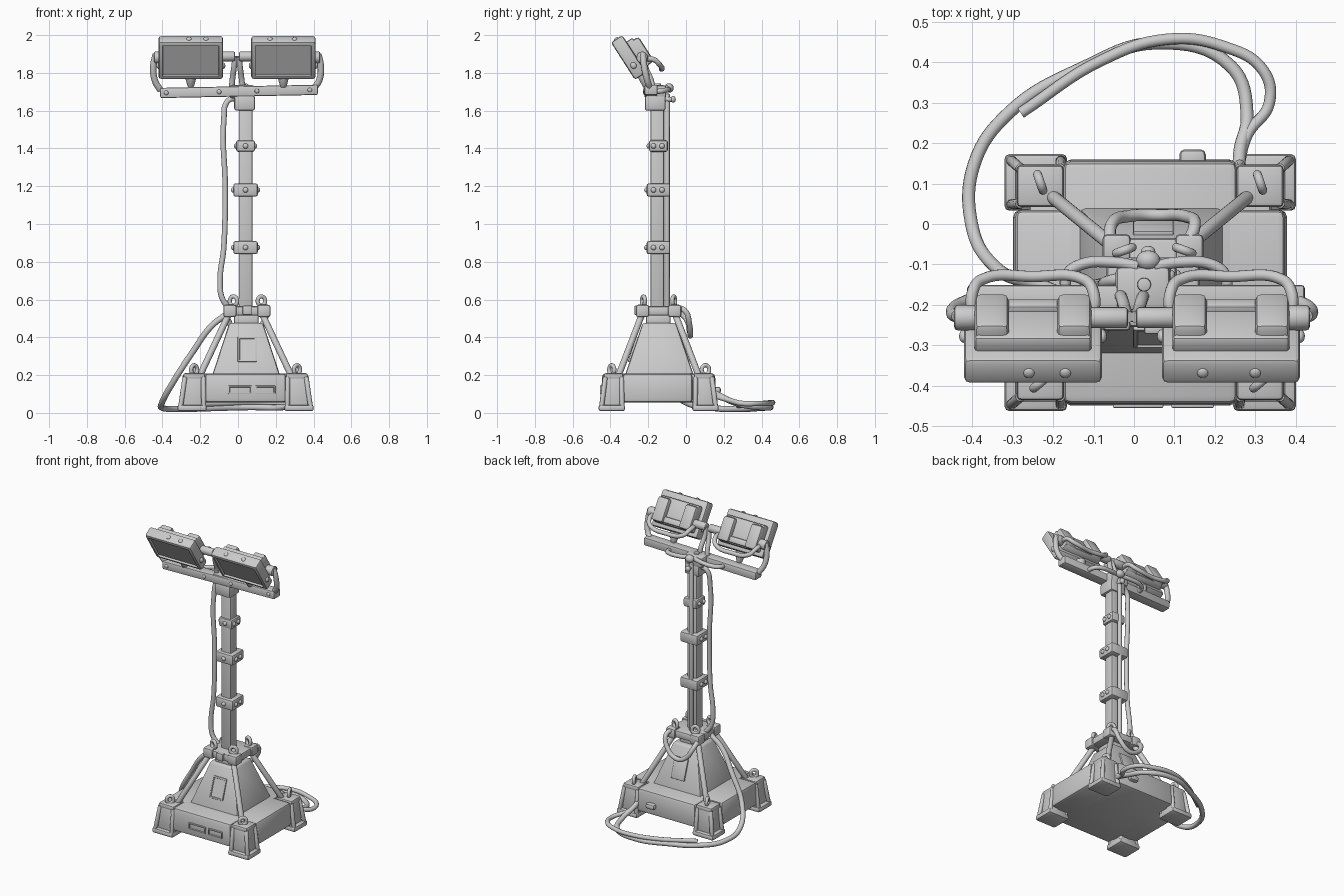
import bpy, bmesh, math
from mathutils import Matrix, Vector

cube = bpy.data.objects.get("Cube")
if cube:
    bpy.data.objects.remove(cube, do_unlink=True)

grey = bpy.data.materials.new("plain_grey")
grey.use_nodes = True
grey.diffuse_color = (0.6, 0.6, 0.6, 1)
grey.node_tree.nodes["Principled BSDF"].inputs["Base Color"].default_value = (0.6, 0.6, 0.6, 1)
parts = []
CX, CY = 0.04, -0.145          # centre of the base
MX, MY = 0.04, -0.152          # mast axis


def finish(name, bm, matrix=None):
    mesh = bpy.data.meshes.new(name)
    bmesh.ops.recalc_face_normals(bm, faces=bm.faces)
    bm.to_mesh(mesh)
    bm.free()
    mesh.materials.append(grey)
    ob = bpy.data.objects.new(name, mesh)
    if matrix:
        ob.matrix_world = matrix
    bpy.context.collection.objects.link(ob)
    parts.append(ob)
    return ob


def box(name, centre, size, bevel=0.008, top=(1, 1), rot=None, frame=None, recess=None):
    """Bevelled box; optional tapered top, rotation, parent frame and recessed front."""
    bm = bmesh.new()
    bmesh.ops.create_cube(bm, size=1)
    for v in bm.verts:
        if v.co.z > 0:
            v.co.x *= top[0]
            v.co.y *= top[1]
        v.co = Vector(a * b for a, b in zip(v.co, size))
    bmesh.ops.bevel(bm, geom=bm.edges[:], offset=bevel, segments=2, profile=0.5, affect='EDGES')
    if recess:
        bm.normal_update()
        front = min(bm.faces, key=lambda f: f.calc_center_median().y)
        bmesh.ops.inset_region(bm, faces=[front], thickness=recess[0])
        bmesh.ops.inset_region(bm, faces=[front], thickness=0.003, depth=-recess[1])
    m = Matrix.Translation(centre)
    if rot:
        m = m @ Matrix.Rotation(rot[1], 4, rot[0])
    return finish(name, bm, frame @ m if frame else m)


def rod(name, a, b, r, r2=None, sides=20, bevel=0.004):
    """Cylinder or cone between two points."""
    a, b = Vector(a), Vector(b)
    bm = bmesh.new()
    bmesh.ops.create_cone(bm, cap_ends=True, segments=sides, radius1=r,
                          radius2=r if r2 is None else r2, depth=(b - a).length)
    rims = [e for e in bm.edges if abs(e.verts[0].co.z - e.verts[1].co.z) < 1e-5]
    bmesh.ops.bevel(bm, geom=rims, offset=bevel, segments=2, profile=0.5, affect='EDGES')
    q = (b - a).to_track_quat('Z', 'Y').to_matrix().to_4x4()
    return finish(name, bm, Matrix.Translation((a + b) / 2) @ q)


def ball(name, centre, size, frame=Matrix()):
    bm = bmesh.new()
    bmesh.ops.create_uvsphere(bm, u_segments=16, v_segments=10, radius=1)
    return finish(name, bm, frame @ Matrix.Translation(centre) @ Matrix.Diagonal((*size, 1)))


def tube(name, points, r=0.014, frame=None, closed=False):
    """Round tube along a smooth path."""
    cu = bpy.data.curves.new(name, 'CURVE')
    cu.dimensions = '3D'
    cu.bevel_depth, cu.bevel_resolution, cu.resolution_u = r, 4, 8
    cu.use_fill_caps = True
    sp = cu.splines.new('BEZIER')
    sp.bezier_points.add(len(points) - 1)
    sp.use_cyclic_u = closed
    for bp, p in zip(sp.bezier_points, points):
        bp.co = p
        bp.handle_left_type = bp.handle_right_type = 'AUTO'
    tmp = bpy.data.objects.new(name + "_path", cu)
    bpy.context.collection.objects.link(tmp)
    bpy.context.view_layer.update()
    mesh = bpy.data.meshes.new_from_object(tmp.evaluated_get(bpy.context.evaluated_depsgraph_get()))
    bpy.data.objects.remove(tmp, do_unlink=True)
    bm = bmesh.new()
    bm.from_mesh(mesh)
    bpy.data.meshes.remove(mesh)
    return finish(name, bm, frame)


def eyelet(name, centre, angle, r=0.021):
    ring = [(r * math.cos(t), 0, r * 1.15 * math.sin(t)) for t in (i * math.pi / 4 for i in range(8))]
    tube(name, ring, 0.011, Matrix.Translation(centre) @ Matrix.Rotation(angle, 4, 'Z'), True)


# Base slab in a cross shape, with the tapered housing on top
box("base_long", (CX, CY, 0.132), (0.43, 0.61, 0.154), 0.018, (1, 0.98))
box("base_wide", (CX, CY - 0.005, 0.132), (0.68, 0.37, 0.154), 0.018, (0.98, 1))
box("base_core", (CX, CY, 0.115), (0.60, 0.52, 0.12), 0.015)
box("housing", (0.043, -0.141, 0.333), (0.365, 0.37, 0.285), 0.012, (0.49, 0.48))
box("housing_neck", (0.043, -0.148, 0.49), (0.13, 0.13, 0.06), 0.01)
box("front_hatch", (0.048, -0.277, 0.335), (0.10, 0.018, 0.14), 0.004, rot=('X', -0.33), recess=(0.008, 0.005))
box("rear_hatch", (0.048, -0.004, 0.335), (0.10, 0.018, 0.14), 0.004, rot=('X', 0.33))
for x, w in ((0.01, 0.125), (0.145, 0.105)):
    box("front_slot", (x, -0.445, 0.122), (w, 0.02, 0.045), 0.003, recess=(0.006, 0.008))
box("rear_knob", (0.145, 0.16, 0.12), (0.066, 0.05, 0.036), 0.014)

# Feet, eyelets and braces at the four corners
for sx in (-1, 1):
    for sy in (-1, 1):
        x, y = CX + sx * 0.283, CY + sy * 0.248
        ix, iy = x - sx * 0.011, y - sy * 0.009      # tops lean inwards
        box("foot_body", (ix, iy, 0.11), (0.125, 0.112, 0.19), 0.01, (0.86, 0.86))
        box("foot_pad", (x, y, 0.026), (0.155, 0.14, 0.034), 0.012)
        box("foot_cap", (ix, iy, 0.194), (0.116, 0.104, 0.032), 0.011)
        for px in (-1, 1):
            for py in (-1, 1):
                rod("foot_rib", (x + px * 0.062, y + py * 0.055, 0.025),
                    (ix + px * 0.049, iy + py * 0.043, 0.19), 0.013, sides=12)
        eyelet("foot_eyelet", (ix, y, 0.228), 1.9 if sy > 0 else 0.7)
        rod("brace", (CX + sx * 0.245, CY + sy * 0.215, 0.19),
            (CX + sx * 0.085, CY + sy * 0.085, 0.53), 0.017)
        eyelet("collar_eyelet", (CX + 0.01 + sx * 0.074, CY + sy * 0.08, 0.592), -sx * sy * 0.35)

# Collar, with corner blocks
box("collar", (CX + 0.007, CY, 0.54), (0.23, 0.22, 0.05), 0.012)
for sx in (-1, 1):
    for sy in (-1, 1):
        box("collar_corner", (CX + 0.007 + sx * 0.09, CY + sy * 0.085, 0.54), (0.07, 0.07, 0.065), 0.012)
box("collar_latch", (0.05, -0.26, 0.543), (0.05, 0.025, 0.05), 0.006)

# Mast, clamps and the conduit on the rear of the mast
box("mast", (MX, MY, 1.05), (0.072, 0.07, 1.2), 0.008)
rod("conduit", (0.03, -0.10, 0.54), (0.03, -0.10, 1.69), 0.014)
for z, w, d, h in ((0.875, 0.13, 0.125, 0.07), (1.18, 0.13, 0.125, 0.07), (1.413, 0.10, 0.10, 0.062)):
    box("clamp", (MX, MY + 0.006, z), (w, d, h), 0.012)
    ball("clamp_bolt", (MX, MY - d / 2 + 0.005, z), (0.014, 0.012, 0.014))
    for s in (-1, 1):
        for dy in (-0.02, 0.025):
            ball("clamp_side_bolt", (MX + s * w / 2, MY + dy, z), (0.012, 0.014, 0.014))

# Mast head and crossbar
box("mast_head", (MX - 0.005, -0.163, 1.64), (0.11, 0.11, 0.08), 0.012)
box("head_saddle", (0.022, -0.16, 1.70), (0.135, 0.11, 0.07), 0.014)
box("crossbar", (0.005, -0.185, 1.702), (0.835, 0.068, 0.054), 0.008, rot=('Y', -0.02))
rod("head_bolt", (0.025, -0.15, 1.71), (0.025, -0.15, 1.745), 0.017)
ball("head_plug", (0.035, -0.09, 1.72), (0.03, 0.025, 0.025))
rod("conduit_plug", (0.035, -0.11, 1.66), (0.035, -0.07, 1.66), 0.013)
ball("conduit_plug_end", (0.035, -0.068, 1.66), (0.018, 0.014, 0.018))
for x in (-0.38, -0.10, 0.10, 0.38):
    ball("crossbar_bolt", (x, -0.219, 1.702 + x * 0.02), (0.012, 0.008, 0.012))

# Floodlights: framed face, ribbed back, handle, pivots and yoke
for side, x in ((-1, -0.25), (1, 0.24)):
    F = Matrix.Translation((x, -0.334, 1.862)) @ Matrix.Rotation(0.571, 4, 'X')
    box("lamp_frame", (0, 0.036, 0), (0.342, 0.072, 0.236), 0.014, frame=F, recess=(0.012, 0.012))
    box("lamp_back", (0, 0.086, -0.008), (0.29, 0.05, 0.17), 0.012, frame=F)
    for s in (-1, 1):
        box("lamp_rib", (s * 0.102, 0.1, -0.012), (0.085, 0.08, 0.155), 0.016, frame=F)
        ball("lamp_side_catch", (s * 0.171, 0.035, -0.05), (0.012, 0.016, 0.018), F)
    for bx in (-0.01, 0.08) if side < 0 else (-0.07, 0.06):
        ball("lamp_top_bolt", (bx, 0.034, 0.117), (0.014, 0.014, 0.009), F)
    box("lamp_lower_rib", (0, 0.1, -0.065), (0.16, 0.05, 0.04), 0.01, frame=F)
    tube("lamp_handle", [(x - 0.15, -0.235, 1.875), (x - 0.15, -0.17, 1.87), (x - 0.125, -0.137, 1.84),
                         (x, -0.13, 1.82), (x + 0.125, -0.137, 1.84), (x + 0.15, -0.17, 1.87),
                         (x + 0.15, -0.235, 1.875)], 0.014)
    inner, outer = x - side * 0.235, x + side * 0.195
    rod("outer_pivot", (x + side * 0.13, -0.232, 1.882), (outer, -0.232, 1.882), 0.031, bevel=0.008)
    rod("inner_pivot", (x - side * 0.13, -0.232, 1.887), (inner, -0.232, 1.887), 0.026, bevel=0.008)
    zb = 1.702 + x * 0.02
    tube("yoke_arm", [(outer - side * 0.01, -0.228, 1.90), (outer + side * 0.003, -0.222, 1.84),
                      (outer - side * 0.005, -0.205, 1.76), (outer - side * 0.035, -0.19, zb + 0.01)], 0.017)
    tube("inner_cable", [(inner, -0.23, 1.887), (inner + side * 0.006, -0.215, 1.83),
                         (inner + side * 0.015, -0.185, 1.76), (inner + side * 0.02, -0.175, 1.70)], 0.015)
    rod("lamp_stem", (x, -0.21, 1.725), (x, -0.225, 1.79), 0.016, 0.034)
    tube("rear_lead", [(0.03 + side * 0.02, -0.105, 1.72), (0.03 + side * 0.08, -0.095, 1.715),
                       (0.03 + side * 0.16, -0.10, 1.71), (0.03 + side * 0.195, -0.125, 1.705),
                       (0.03 + side * 0.2, -0.17, 1.70)], 0.014)

# Cable hanging beside the mast, and the loop behind the collar
tube("mast_cable", [(0.0, -0.13, 1.67), (-0.055, -0.14, 1.65), (-0.075, -0.15, 1.55), (-0.068, -0.152, 1.2),
                    (-0.075, -0.152, 0.88), (-0.095, -0.152, 0.70), (-0.085, -0.15, 0.61), (-0.045, -0.14, 0.55)], 0.015)
tube("collar_loop", [(-0.06, -0.05, 0.54), (-0.055, 0.0, 0.50), (-0.01, 0.02, 0.43), (0.06, 0.022, 0.41),
                     (0.13, 0.018, 0.47), (0.15, -0.005, 0.54), (0.125, -0.06, 0.56)], 0.015)

# Ground cables leaving the rear left foot
tube("long_cable", [(0.26, 0.12, 0.12), (0.262, 0.18, 0.09), (0.28, 0.27, 0.05), (0.24, 0.39, 0.03),
                    (0.06, 0.448, 0.03), (-0.13, 0.385, 0.025), (-0.31, 0.275, 0.02), (-0.395, 0.15, 0.025),
                    (-0.402, 0.0, 0.055), (-0.345, -0.105, 0.16), (-0.235, -0.15, 0.33), (-0.14, -0.18, 0.46),
                    (-0.05, -0.18, 0.53)], 0.016)
tube("short_cable", [(0.255, 0.12, 0.10), (0.28, 0.22, 0.07), (0.335, 0.30, 0.05), (0.32, 0.38, 0.05),
                     (0.22, 0.44, 0.05), (0.08, 0.457, 0.055), (-0.08, 0.405, 0.05), (-0.28, 0.275, 0.04)], 0.014)

# Smooth shading with crisp edges
bpy.ops.object.select_all(action='DESELECT')
for ob in parts:
    ob.select_set(True)
bpy.context.view_layer.objects.active = parts[0]
bpy.ops.object.shade_smooth_by_angle(angle=0.6)
